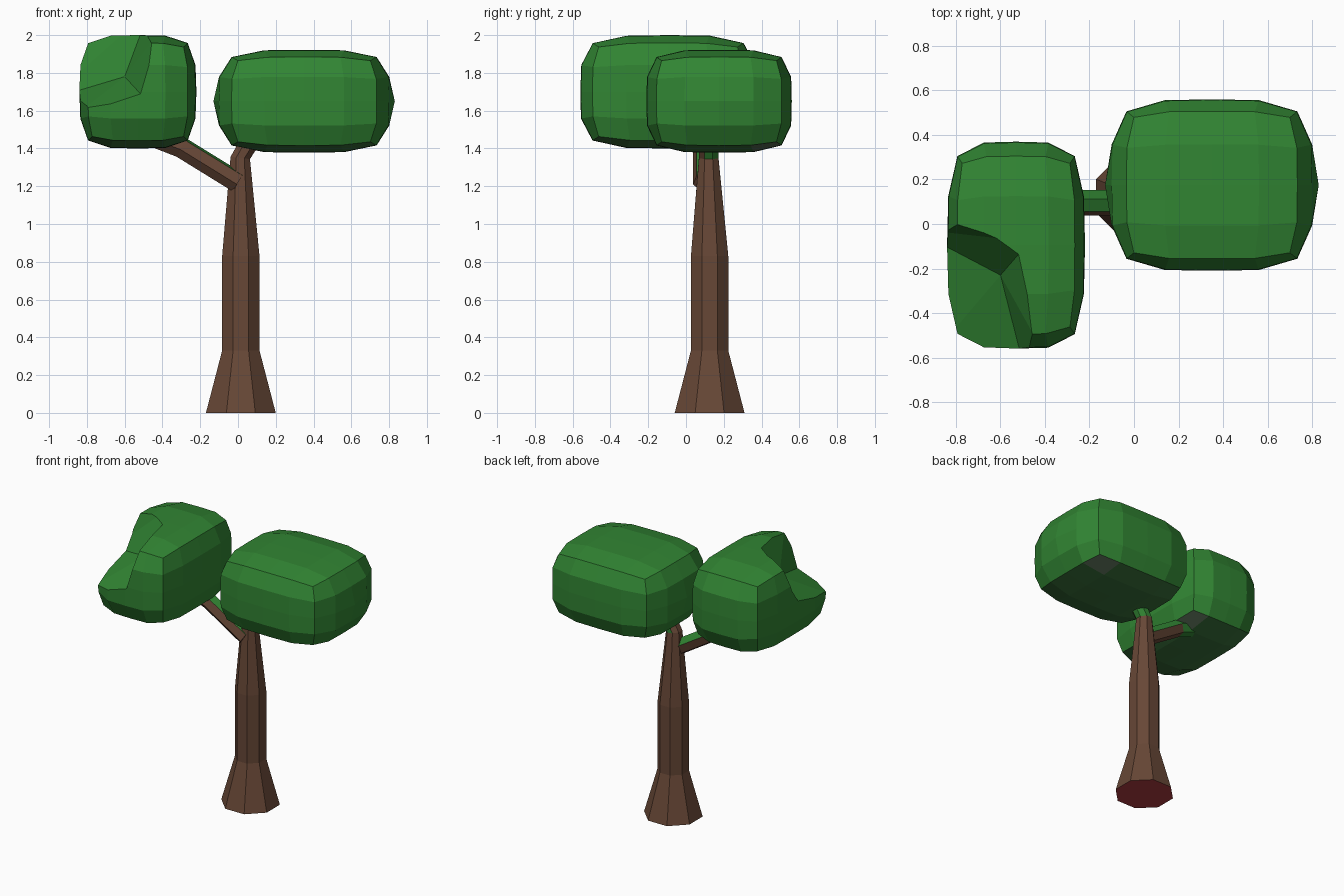
import bpy, bmesh, math
from mathutils import Vector

cube = bpy.data.objects.get("Cube")
if cube:
    bpy.data.objects.remove(cube, do_unlink=True)


def material(name, rgb):
    m = bpy.data.materials.new(name)
    m.use_nodes = True
    m.diffuse_color = (*rgb, 1)
    m.node_tree.nodes["Principled BSDF"].inputs["Base Color"].default_value = (*rgb, 1)
    return m


BARK = material("bark_brown", (0.135, 0.063, 0.037))
LEAF = material("leaf_green", (0.031, 0.235, 0.033))
ROOT = material("root_red", (0.42, 0.045, 0.05))
UNDER = material("underside_green", (0.04, 0.16, 0.042))
DUST = material("dusty_green", (0.09, 0.14, 0.085))


def finish(name, bm, mats):
    bmesh.ops.recalc_face_normals(bm, faces=bm.faces)
    mesh = bpy.data.meshes.new(name)
    bm.to_mesh(mesh)
    bm.free()
    for m in mats:
        mesh.materials.append(m)
    ob = bpy.data.objects.new(name, mesh)
    bpy.context.collection.objects.link(ob)
    return ob


def limb(name, path, sides, turn, rule):
    """Loft polygon rings along a path of (x, y, z, radius)."""
    bm = bmesh.new()
    pts = [Vector(p[:3]) for p in path]
    rings = []
    for i, p in enumerate(pts):
        t = (pts[min(i + 1, len(pts) - 1)] - pts[max(i - 1, 0)]).normalized()
        u = Vector((0, 1, 0))
        v = t.cross(u).normalized()
        angles = [turn + math.tau * k / sides for k in range(sides)]
        rings.append([bm.verts.new(p + path[i][3] * (math.cos(a) * u + math.sin(a) * v))
                      for a in angles])
    for a, b in zip(rings, rings[1:]):
        for k in range(sides):
            j = (k + 1) % sides
            bm.faces.new((a[k], a[j], b[j], b[k]))
    bm.faces.new(rings[0])
    bm.faces.new(rings[-1])
    bmesh.ops.recalc_face_normals(bm, faces=bm.faces)
    for f in bm.faces:
        f.material_index = rule(f.normal, f.calc_center_median())
    return finish(name, bm, [BARK, LEAF, ROOT])


def canopy(name, centre, half, bulge):
    """Box of leaves with softly pulled-in edges, and ends that bulge along x."""
    bm = bmesh.new()
    bmesh.ops.create_cube(bm, size=2)
    bmesh.ops.subdivide_edges(bm, edges=bm.edges[:], cuts=3, use_grid_fill=True)
    # duller underside, dusty at its back corner
    for f in bm.faces:
        c = f.calc_center_median()
        if c.z < -0.9:
            f.material_index = 2 if min(c.x, c.y) > 0.6 else 1
    for vert in bm.verts:
        c = vert.co.copy()
        for i in range(3):
            p, q = c[(i + 1) % 3] ** 2, c[(i + 2) % 3] ** 2
            b, d = p * p, q * q
            s = c[i] * (1.1 if abs(c[i]) < 0.9 else 1)
            shrink = 1 - 0.14 * (b + d) + 0.07 * b * d
            if i == 0:
                m = max(p, q)
                shrink -= bulge * (1.3 * m - m * m)
            vert.co[i] = centre[i] + half[i] * s * shrink
    return finish(name, bm, [LEAF, UNDER, DUST])


def carve(target, feet, rises):
    """Cut a notch with a folded floor and leaning walls."""
    bm = bmesh.new()
    lo = [bm.verts.new(p) for p in feet]
    hi = [bm.verts.new(Vector(p) + Vector(r)) for p, r in zip(feet, rises)]
    for ring in (lo, hi):
        bm.faces.new((ring[0], ring[1], ring[2]))
        bm.faces.new((ring[0], ring[2], ring[3]))
    for k in range(4):
        j = (k + 1) % 4
        bm.faces.new((lo[k], lo[j], hi[j]))
        bm.faces.new((lo[k], hi[j], hi[k]))
    cutter = finish("notch_cutter", bm, [LEAF])
    cutter.hide_render = True
    mod = target.modifiers.new("notch", 'BOOLEAN')
    mod.operation, mod.solver, mod.object = 'DIFFERENCE', 'EXACT', cutter
    deps = bpy.context.evaluated_depsgraph_get()
    mesh = bpy.data.meshes.new_from_object(target.evaluated_get(deps))
    target.modifiers.clear()
    target.data = mesh
    bpy.data.objects.remove(cutter, do_unlink=True)


# Trunk: flared foot, straight middle, tapering and bending at the top
def trunk_rule(n, c):
    if n.z < -0.9 and c.z < 0.1:
        return 2
    return 1 if c.z > 1.34 and n.y > -0.3 and n.x + n.y > 0.4 else 0


limb("trunk", [(0.015, 0.125, 0, 0.2), (0.015, 0.125, 0.33, 0.107),
               (0.015, 0.125, 0.83, 0.107), (0.012, 0.12, 1.35, 0.056),
               (0.09, 0.12, 1.48, 0.056)], 8, math.pi / 8, trunk_rule)


# Side branch with a leafy upper side and a leafy back near its tip
def branch_rule(n, c):
    return 1 if (n.z > 0.3 and n.y > -0.5) or (c.x < -0.3 and n.y > -0.3) else 0


limb("branch", [(0.0, 0.095, 1.22, 0.058), (-0.3, 0.095, 1.405, 0.058),
                (-0.5, 0.095, 1.48, 0.055)], 6, -0.2, branch_rule)

# Leaves
canopy("left_canopy", (0.35, 0.175, 1.65), (0.48, 0.385, 0.272), 0.2)
right = canopy("right_canopy", (-0.53, -0.095, 1.70), (0.31, 0.465, 0.30), 0.03)
carve(right,
      [(-0.6, -0.23, 1.78), (-0.48, -0.7, 1.65), (-1.0, -0.7, 1.47), (-1.0, -0.02, 1.66)],
      [(0.13, 0.15, 0.35), (0.13, 0.02, 0.45), (0, 0, 0.6), (0.05, 0.13, 0.42)])
